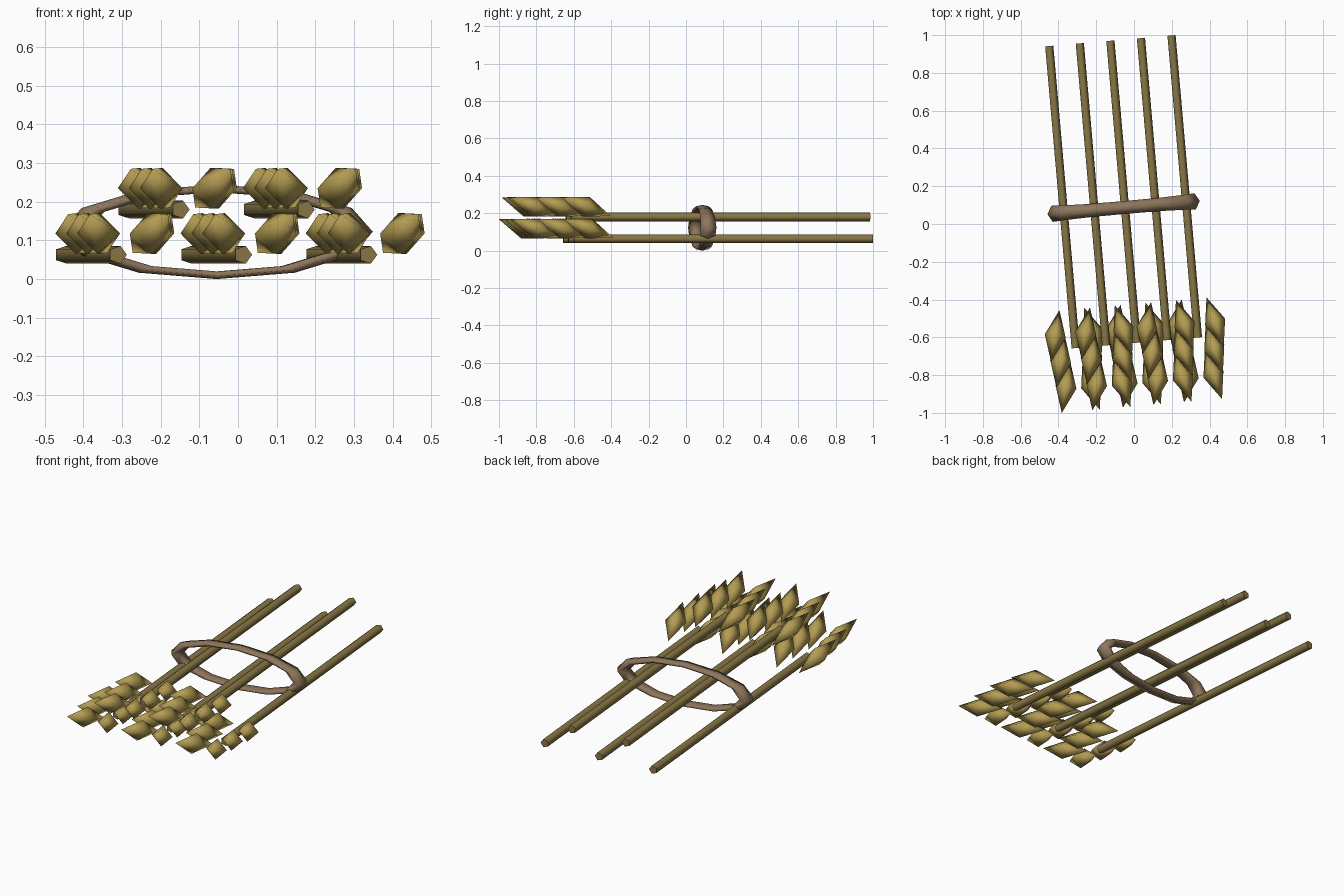
import bpy, math
from mathutils import Vector, Matrix

if "Cube" in bpy.data.objects:
    bpy.data.objects.remove(bpy.data.objects["Cube"])

TILT = math.radians(5)
ROT = Matrix.Rotation(TILT, 4, 'Z')


def material(name, rgb):
    m = bpy.data.materials.new(name)
    m.diffuse_color = (*rgb, 1)
    m.use_nodes = True
    m.node_tree.nodes["Principled BSDF"].inputs["Base Color"].default_value = m.diffuse_color
    return m


STALK = material("olive straw", (0.25, 0.185, 0.06))
GRAIN = material("golden grain", (0.45, 0.33, 0.085))
ROPE = material("brown rope", (0.27, 0.18, 0.105))


def make(name, verts, faces, mat, matrix):
    me = bpy.data.meshes.new(name)
    me.from_pydata(verts, [], faces)
    me.materials.append(mat)
    for p in me.polygons:
        p.use_smooth = len(p.vertices) < 5     # end caps stay flat
    ob = bpy.data.objects.new(name, me)
    ob.matrix_world = matrix
    bpy.context.collection.objects.link(ob)
    return ob


def stalk(name, matrix, length=1.605, r=0.024, n=5):
    # five-sided rod running along local +y, one corner towards +x
    ring = [(r * math.cos(2 * math.pi * i / n), r * math.sin(2 * math.pi * i / n)) for i in range(n)]
    verts = [(x, y, z) for y in (0, length) for x, z in ring]
    faces = [(i, i + n, (i + 1) % n + n, (i + 1) % n) for i in range(n)]
    faces += [tuple(range(n)), tuple(range(2 * n - 1, n - 1, -1))]
    ob = make(name, verts, faces, STALK, matrix)
    for e in ob.data.edges:                    # crisp rim around the caps
        a, b = e.vertices
        e.use_edge_sharp = (a < n) == (b < n)


def grains(name, matrix, side):
    # three pointed kernels in a row beside the stalk, tips rising to the front
    verts, faces = [], []
    axis = Vector((0.034 * side, -0.135, 0.05))
    u = axis.cross(Vector((0, 0, 1))).normalized()
    v = u.cross(axis).normalized()
    r = 0.056
    for k in range(3):
        c = Vector((side * (0.10 - 0.0165 * k), 0.073 - 0.137 * k, 0.055))
        b = len(verts)
        verts += [c + axis, c - axis]
        verts += [c + r * (u * math.cos(t) + v * math.sin(t))
                  for t in (i * math.pi / 2 for i in range(4))]
        for i in range(4):
            p, q = b + 2 + i, b + 2 + (i + 1) % 4
            faces += [(p, b, q), (q, b + 1, p)]
    ob = make(name, verts, faces, GRAIN, matrix)
    fix_normals(ob)


def fix_normals(ob):
    import bmesh
    bm = bmesh.new()
    bm.from_mesh(ob.data)
    bmesh.ops.recalc_face_normals(bm, faces=bm.faces)
    bm.to_mesh(ob.data)
    bm.free()


# Five ears: three in the lower layer, two in the upper layer
for i in range(5):
    pos = Vector((-0.311 + 0.1618 * i, -0.657 + 0.014 * i, 0.063 + 0.117 * (i % 2)))
    m = Matrix.Translation(pos) @ ROT
    stalk(f"stalk_{i + 1}", m)
    for side, label in ((-1, "left"), (1, "right")):
        grains(f"grains_{label}_{i + 1}", m, side)

# Rope tie: flattened ring, a little wider at its two ends
MAJ, MIN, N, K = 0.369, 0.036, 12, 5
verts, faces = [], []
for i in range(N):
    a = 2 * math.pi * i / N
    wide = 0.036 + 0.009 * abs(math.cos(a)) ** 3
    for j in range(K):
        t = 2 * math.pi * j / K
        rad = MAJ + MIN * math.cos(t)
        verts.append((rad * math.cos(a), wide * math.sin(t), rad * math.sin(a) * 0.302))
        ni, nj = (i + 1) % N, (j + 1) % K
        faces.append((i * K + j, i * K + nj, ni * K + nj, ni * K + j))
rope = make("rope_tie", verts, faces, ROPE, Matrix.Translation((-0.055, 0.087, 0.1225)) @ ROT)
fix_normals(rope)
